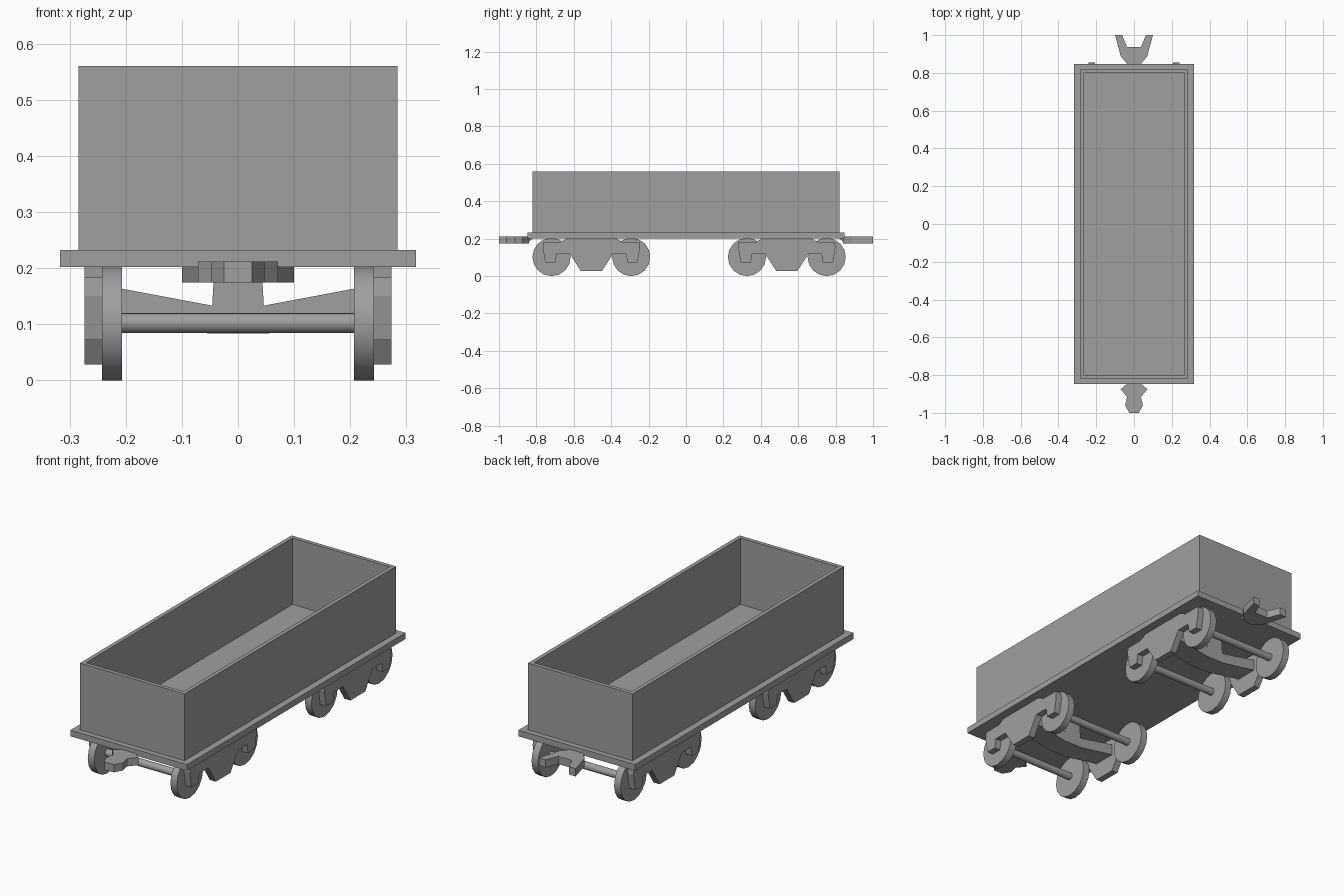
import bpy, bmesh, math
from mathutils import Matrix, Vector

cube = bpy.data.objects.get("Cube")
if cube:
    bpy.data.objects.remove(cube, do_unlink=True)

GREY = (0.35, 0.35, 0.35, 1.0)
grey = bpy.data.materials.new("plain_grey")
grey.use_nodes = True
grey.diffuse_color = GREY
grey.node_tree.nodes["Principled BSDF"].inputs["Base Color"].default_value = GREY


def finish(name, bm):
    """Turn a bmesh into a named, coloured object."""
    bmesh.ops.recalc_face_normals(bm, faces=bm.faces)
    mesh = bpy.data.meshes.new(name)
    bm.to_mesh(mesh)
    bm.free()
    mesh.materials.append(grey)
    obj = bpy.data.objects.new(name, mesh)
    bpy.context.collection.objects.link(obj)
    return obj


def box(name, half_x, half_y, z0, z1, inset=0, floor=0):
    """Box, optionally hollowed from the top."""
    bm = bmesh.new()
    bmesh.ops.create_cube(bm, size=1, matrix=Matrix.Translation((0, 0, (z0 + z1) / 2))
                          @ Matrix.Diagonal((2 * half_x, 2 * half_y, z1 - z0, 1)))
    if inset:
        top = max(bm.faces, key=lambda f: f.calc_center_median().z)
        bmesh.ops.inset_region(bm, faces=[top], thickness=inset)
        inner = bmesh.ops.extrude_face_region(bm, geom=[top])
        bmesh.ops.delete(bm, geom=[top], context='FACES')
        for v in inner["geom"]:
            if isinstance(v, bmesh.types.BMVert):
                v.co.z = floor
    return finish(name, bm)


def prism(name, half_outline, place, depth):
    """Mirror half an outline about its centre line and extrude it by depth."""
    outline = half_outline + [(-a, b) for a, b in reversed(half_outline)]
    bm = bmesh.new()
    face = bm.faces.new([bm.verts.new(place(a, b)) for a, b in outline])
    out = bmesh.ops.extrude_face_region(bm, geom=[face])
    verts = [v for v in out["geom"] if isinstance(v, bmesh.types.BMVert)]
    bmesh.ops.translate(bm, verts=verts, vec=Vector(depth))
    return finish(name, bm)


def cylinder(name, radius, x0, x1, y, z, sides=16):
    """Cylinder lying along x."""
    bm = bmesh.new()
    bmesh.ops.create_cone(bm, cap_ends=True, segments=sides, radius1=radius,
                          radius2=radius, depth=abs(x1 - x0),
                          matrix=Matrix.Translation(((x0 + x1) / 2, y, z))
                          @ Matrix.Rotation(math.pi / 2, 4, 'Y'))
    obj = finish(name, bm)
    bpy.ops.object.select_all(action='DESELECT')
    obj.select_set(True)
    bpy.context.view_layer.objects.active = obj
    bpy.ops.object.shade_smooth_by_angle(angle=math.radians(35))
    return obj


# Deck and open tub
box("deck", 0.317, 0.848, 0.202, 0.232)
box("open_tub", 0.284, 0.821, 0.231, 0.56, inset=0.028, floor=0.234)

# Trucks: side frames, bolster, axles and wheels
FRAME = [(0.057, 0.028), (0.115, 0.118), (0.185, 0.118), (0.193, 0.072), (0.246, 0.072),
         (0.26, 0.15), (0.257, 0.183), (0.165, 0.183), (0.13, 0.202)]
BOLSTER = [(0.05, 0.083), (0.243, 0.115), (0.243, 0.17), (0.046, 0.133), (0.042, 0.204)]

for end, centre in (("front", -0.506), ("rear", 0.539)):
    prism(end + "_bolster", BOLSTER, lambda a, b: (a, centre - 0.057, b), (0, 0.114, 0))
    for side, s in (("left", 1), ("right", -1)):
        prism(f"{end}_{side}_side_frame", FRAME,
              lambda a, b: (s * 0.241, centre + a, b), (s * 0.033, 0, 0))
    for pos, offset in (("leading", -0.213), ("trailing", 0.213)):
        y = centre + offset
        cylinder(f"{end}_{pos}_axle", 0.018, -0.22, 0.22, y, 0.102)
        for side, s in (("left", 1), ("right", -1)):
            cylinder(f"{end}_{pos}_{side}_wheel", 0.102, s * 0.207, s * 0.242, y, 0.102)

# Couplers: a knuckle at the front, an open fork at the rear
KNUCKLE = [(0.03, -0.84), (0.071, -0.875), (0.037, -0.915), (0.047, -0.96), (0.025, -1.0)]
FORK = [(0.03, 0.84), (0.07, 0.888), (0.1, 1.0), (0.063, 1.0), (0.037, 0.937)]
for name, outline in (("front_knuckle", KNUCKLE), ("rear_fork", FORK)):
    prism(name, outline, lambda a, b: (a, b, 0.174), (0, 0, 0.038))

# Sloped mounts joining the couplers to the deck
for name, s in (("front_coupler_mount", -1), ("rear_coupler_mount", 1)):
    bm = bmesh.new()
    tri = [(0.852, 0.174), (0.852, 0.204), (0.815, 0.204)]
    face = bm.faces.new([bm.verts.new((-0.03, s * y, z)) for y, z in tri])
    out = bmesh.ops.extrude_face_region(bm, geom=[face])
    bmesh.ops.translate(bm, vec=Vector((0.06, 0, 0)),
                        verts=[v for v in out["geom"] if isinstance(v, bmesh.types.BMVert)])
    finish(name, bm)
